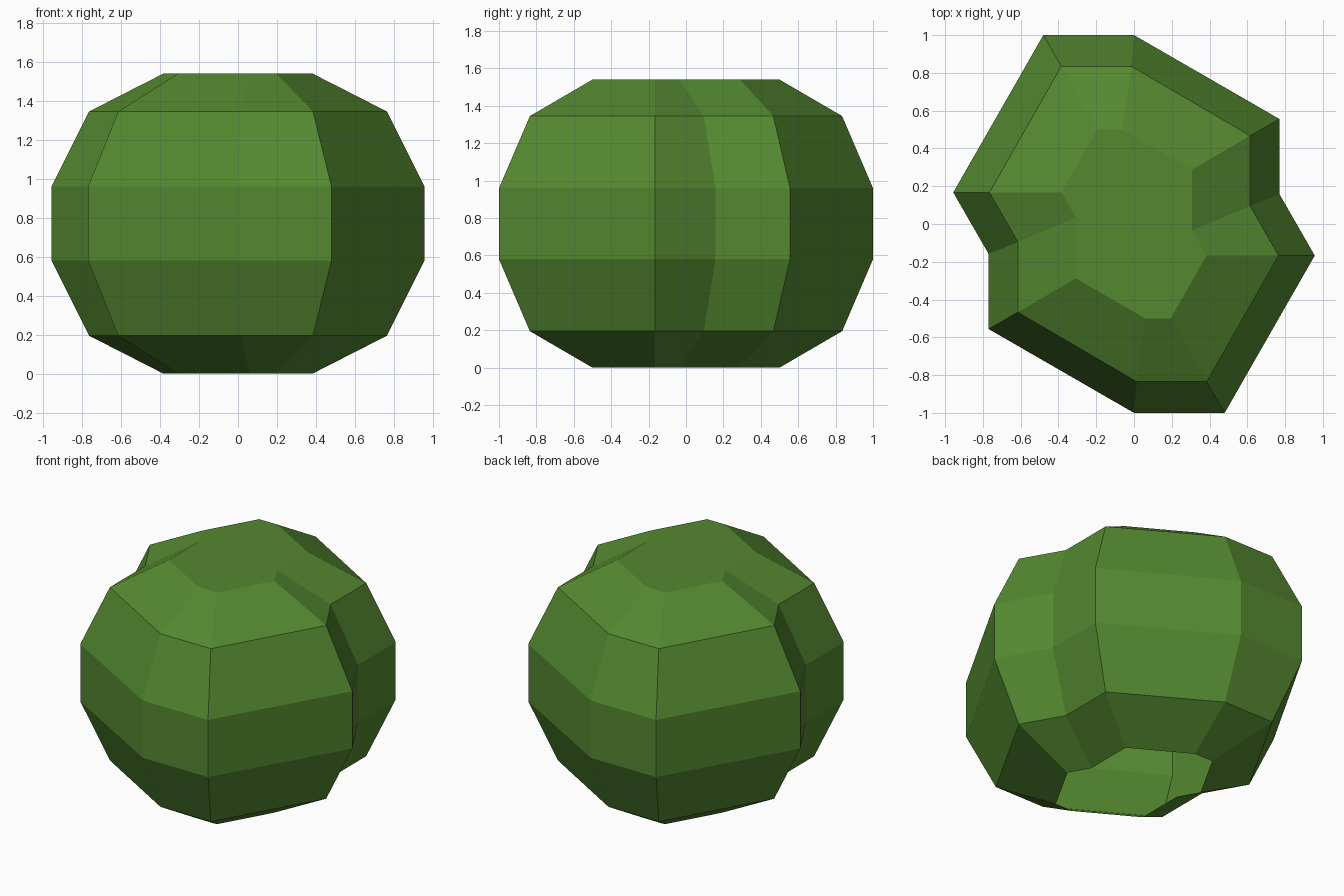
import bpy
import bmesh

if "Cube" in bpy.data.objects:
    bpy.data.objects.remove(bpy.data.objects["Cube"], do_unlink=True)

# Leaf colour
leaf = bpy.data.materials.new("leaf green")
leaf.use_nodes = True
colour = (0.09, 0.25, 0.03, 1)
leaf.diffuse_color = colour
leaf.node_tree.nodes["Principled BSDF"].inputs["Base Color"].default_value = colour

# Half outlines; the other half is the same turned half way round
WIDE = [(-0.48, 1.0), (0, 1.0), (0.77, 0.556), (0.77, 0.158), (0.957, -0.167)]
SHOULDER = [(-0.385, 0.835), (-0.015, 0.835), (0.615, 0.467), (0.615, 0.095), (0.765, -0.167)]
CAP = [(-0.195, 0.5), (-0.06, 0.5), (0.308, 0.288), (0.308, -0.034), (0.383, -0.167)]
LAYERS = [(0, CAP), (0.195, SHOULDER), (0.58, WIDE),
          (0.96, WIDE), (1.345, SHOULDER), (1.54, CAP)]


def add_ring(bm, z, half):
    outline = half + [(-x, -y) for x, y in half]
    return [bm.verts.new((x, y, z)) for x, y in outline]


# Faceted bush, open underneath
bm = bmesh.new()
rings = [add_ring(bm, z, half) for z, half in LAYERS]
for low, high in zip(rings, rings[1:]):
    for i in range(len(low)):
        # outlines run clockwise, so wind the walls to face outward
        bm.faces.new((low[i], high[i], high[i - 1], low[i - 1]))
bm.faces.new(rings[-1][::-1])
bm.normal_update()

mesh = bpy.data.meshes.new("bush")
bm.to_mesh(mesh)
bm.free()
mesh.materials.append(leaf)
bush = bpy.data.objects.new("bush", mesh)
bpy.context.collection.objects.link(bush)
